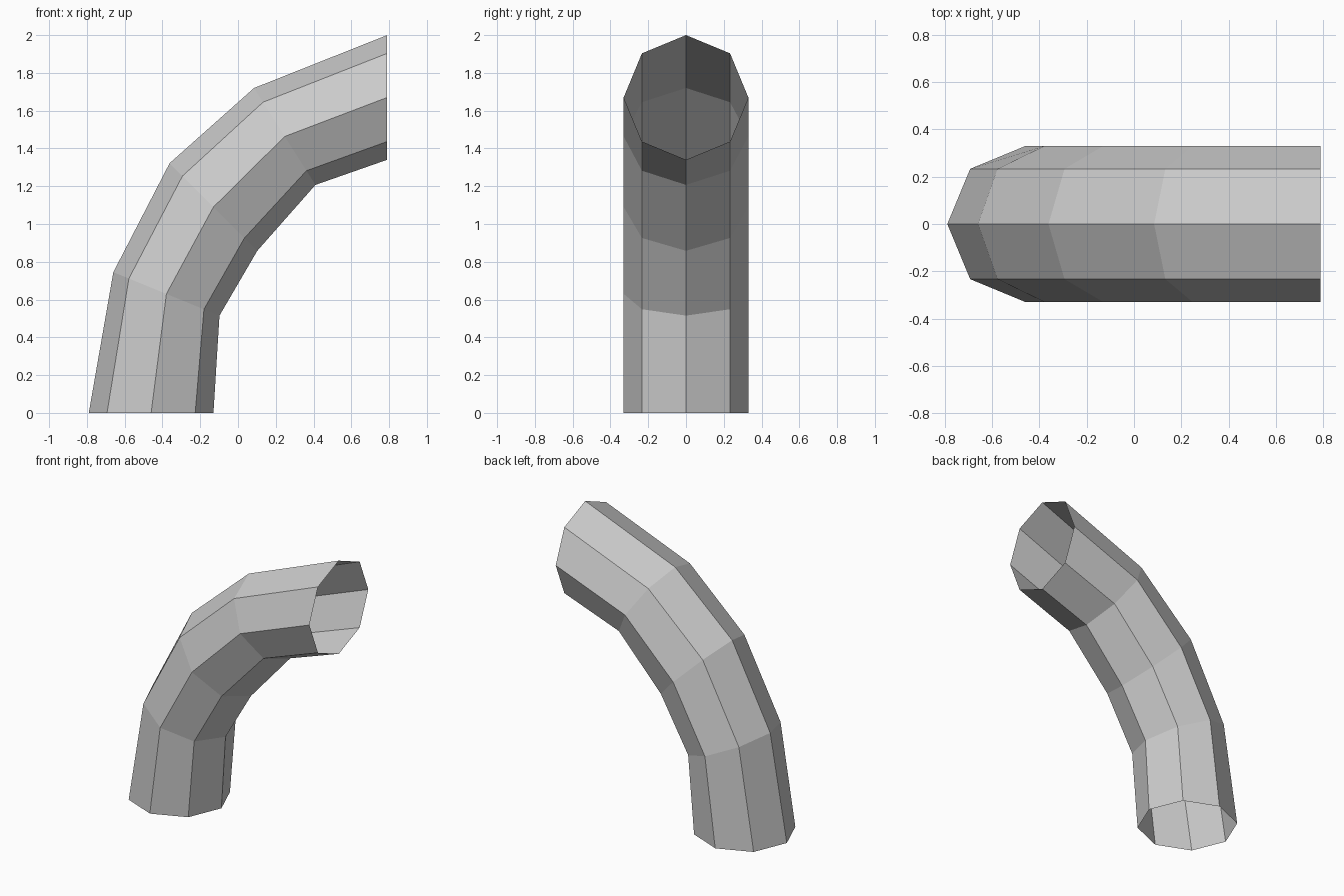
import bpy, bmesh, math
from mathutils import Vector

if "Cube" in bpy.data.objects:
    bpy.data.objects.remove(bpy.data.objects["Cube"])

SIDES = 8
RADIUS = 0.33

# Mitred rings along the bend: outer (x, z) and inner (x, z) points
RINGS = [
    ((-0.79, 0.0), (-0.13, 0.0)),
    ((-0.66, 0.745), (-0.098, 0.515)),
    ((-0.362, 1.322), (0.102, 0.858)),
    ((0.085, 1.72), (0.41, 1.207)),
    ((0.79, 2.0), (0.79, 1.34)),
]

bm = bmesh.new()


def add_ring(outer, inner):
    o, i = Vector((outer[0], 0, outer[1])), Vector((inner[0], 0, inner[1]))
    centre, arm = (o + i) / 2, (o - i) / 2
    side = Vector((0, RADIUS, 0))
    angles = [2 * math.pi * k / SIDES for k in range(SIDES)]
    return [bm.verts.new(centre + arm * math.cos(a) + side * math.sin(a)) for a in angles]


# Open-ended pipe wall, outward-facing flat quads
rings = [add_ring(o, i) for o, i in RINGS]
for low, high in zip(rings, rings[1:]):
    for k in range(SIDES):
        n = (k + 1) % SIDES
        bm.faces.new((low[k], high[k], high[n], low[n]))

bm.normal_update()
# Make sure the outer-bend side faces away from the pipe centre
if bm.faces[:][0].normal.x > 0:
    bmesh.ops.reverse_faces(bm, faces=bm.faces[:])

mesh = bpy.data.meshes.new("bent_pipe")
bm.to_mesh(mesh)
bm.free()
bpy.context.collection.objects.link(bpy.data.objects.new("bent_pipe", mesh))
